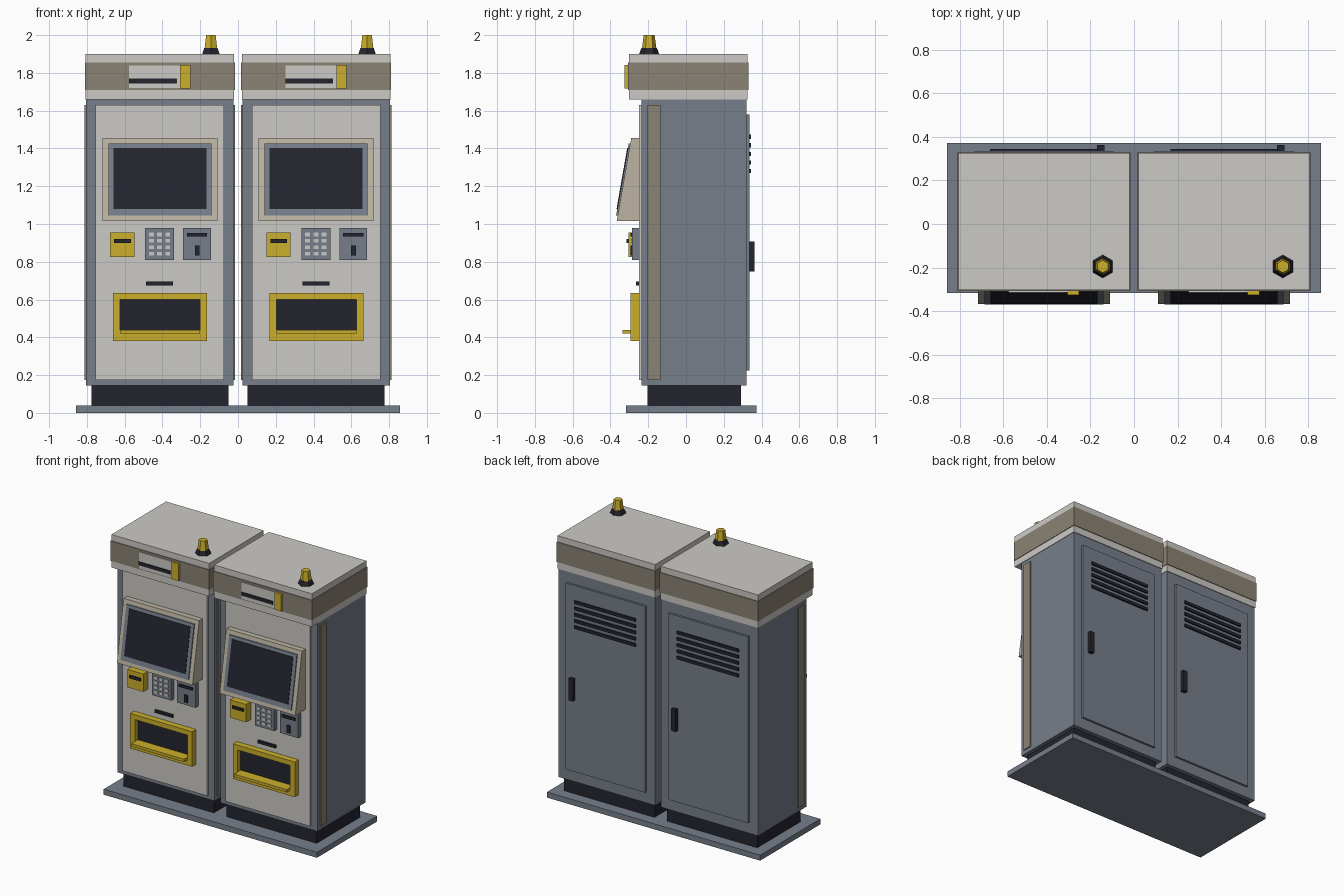
import bpy, bmesh
from mathutils import Matrix

cube = bpy.data.objects.get("Cube")
if cube:
    bpy.data.objects.remove(cube, do_unlink=True)


def material(name, rgb):
    """Flat material from 0-255 display values, stored as linear."""
    lin = [((c / 255 + 0.055) / 1.055) ** 2.4 for c in rgb] + [1.0]
    m = bpy.data.materials.new(name)
    m.use_nodes = True
    m.diffuse_color = lin
    bsdf = next(n for n in m.node_tree.nodes if n.type == 'BSDF_PRINCIPLED')
    bsdf.inputs["Base Color"].default_value = lin
    return m


LIGHT = material("light panel", (204, 202, 197))
STEEL = material("blue grey steel", (119, 127, 139))
DARK = material("near black", (36, 36, 47))
YELLOW = material("yellow", (203, 175, 43))
BROWN = material("taupe trim", (139, 131, 117))
TAN = material("tan housing", (188, 180, 162))


def finish(name, bm, mat, cx=0):
    bmesh.ops.recalc_face_normals(bm, faces=bm.faces)
    me = bpy.data.meshes.new(name)
    bm.to_mesh(me)
    bm.free()
    me.materials.append(mat)
    ob = bpy.data.objects.new(name, me)
    ob.location.x = cx
    bpy.context.scene.collection.objects.link(ob)
    return ob


def add_box(bm, x, y, z):
    size = [b - a for a, b in (x, y, z)]
    mid = [(a + b) / 2 for a, b in (x, y, z)]
    bmesh.ops.create_cube(bm, size=1, matrix=Matrix.Translation(mid) @ Matrix.Diagonal((*size, 1)))


def boxes(name, mat, cx, *parts):
    """One object made of boxes, each given as x, y and z ranges."""
    bm = bmesh.new()
    for p in parts:
        add_box(bm, *p)
    return finish(name, bm, mat, cx)


def prism(name, mat, cx, half, profile):
    """Side profile of (y, z) points extruded across x."""
    bm = bmesh.new()
    face = bm.faces.new([bm.verts.new((-half, y, z)) for y, z in profile])
    new = bmesh.ops.extrude_face_region(bm, geom=[face])["geom"]
    verts = [v for v in new if isinstance(v, bmesh.types.BMVert)]
    bmesh.ops.translate(bm, verts=verts, vec=(2 * half, 0, 0))
    return finish(name, bm, mat, cx)


def hexagon(name, mat, cx, x, y, z0, z1, r0, r1):
    bm = bmesh.new()
    bmesh.ops.create_cone(bm, cap_ends=True, segments=6, radius1=r0, radius2=r1, depth=z1 - z0,
                          matrix=Matrix.Translation((x, y, (z0 + z1) / 2)))
    return finish(name, bm, mat, cx)


def slope(z):
    """Front of the tilted screen housing at height z."""
    return -0.29 - (1.455 - z) * 0.175


def tilted_plate(name, mat, cx, half, z0, z1, out):
    prism(name, mat, cx, half, [(slope(z0) + 0.01, z0), (slope(z0) - out, z0),
                                (slope(z1) - out, z1), (slope(z1) + 0.01, z1)])


def kiosk(side, cx):
    def box(name, mat, *parts):
        return boxes(f"{side}_{name}", mat, cx, *parts)

    # Cabinet
    box("plinth", DARK, ((-.363, .363), (-.205, .29), (.04, .15)))
    box("cabinet", STEEL, ((-.39, .39), (-.235, .32), (.145, 1.66)))
    box("front_panel", LIGHT, ((-.34, .34), (-.25, -.23), (.175, 1.63)))
    box("side_trims", BROWN, *[((s * .39 - .008, s * .39 + .008), (-.205, -.135), (.175, 1.63))
                               for s in (-1, 1)])
    # Header with its sign
    box("header", LIGHT, ((-.393, .393), (-.303, .325), (1.66, 1.90)))
    box("header_band", BROWN, ((-.397, .397), (-.308, .33), (1.71, 1.855)))
    box("sign_plate", LIGHT, ((-.163, .16), (-.315, -.30), (1.72, 1.84)))
    box("sign_end", YELLOW, ((.107, .162), (-.325, -.30), (1.718, 1.842)))
    box("sign_slot", DARK, ((-.163, .09), (-.32, -.30), (1.745, 1.77)))
    # Beacon
    hexagon(f"{side}_beacon_base", DARK, cx, .27, -.195, 1.90, 1.932, .053, .041)
    hexagon(f"{side}_beacon_lamp", YELLOW, cx, .27, -.195, 1.93, 2.0, .038, .029)
    # Tilted screen
    prism(f"{side}_screen_housing", TAN, cx, .304,
          [(-.24, 1.015), (slope(1.015), 1.015), (slope(1.455), 1.455), (-.24, 1.455)])
    tilted_plate(f"{side}_screen_bezel", STEEL, cx, .273, 1.045, 1.425, .008)
    tilted_plate(f"{side}_screen", DARK, cx, .246, 1.08, 1.402, .012)
    # Card reader
    box("card_reader", YELLOW, ((-.263, -.135), (-.305, -.24), (.825, .955)))
    box("card_slot", DARK, ((-.242, -.153), (-.315, -.30), (.90, .92)))
    # Keypad
    box("keypad", STEEL, ((-.078, .075), (-.285, -.24), (.81, .98)))
    keys = [(-.0015 + i * .043, .843 + j * .034) for i in (-1, 0, 1) for j in range(4)]
    box("keys", LIGHT, *[((x - .013, x + .013), (-.292, -.28), (z - .01, z + .01)) for x, z in keys])
    # Coin unit
    box("coin_unit", STEEL, ((.123, .27), (-.285, -.24), (.81, .98)))
    box("coin_slots", DARK, ((.143, .25), (-.295, -.28), (.933, .952)),
        ((.185, .21), (-.295, -.28), (.832, .885)))
    box("receipt_slot", DARK, ((-.073, .07), (-.265, -.24), (.675, .695)))
    # Dispenser tray
    fy = (-.295, -.24)
    box("tray_frame", YELLOW, ((-.247, -.21), fy, (.38, .635)), ((.213, .25), fy, (.38, .635)),
        ((-.21, .213), fy, (.60, .635)), ((-.21, .213), fy, (.38, .44)))
    box("tray_opening", DARK, ((-.21, .213), (-.26, -.24), (.44, .60)))
    box("tray_lip", YELLOW, ((-.21, .213), (-.335, -.29), (.42, .44)))
    # Rear door
    box("rear_door", STEEL, ((-.32, .32), (.31, .335), (.225, 1.58)))
    box("rear_vents", DARK, *[((-.247, .247), (.33, .345), (z - .011, z + .011))
                              for z in [1.28 + i * .0455 for i in range(5)]])
    box("rear_handle", DARK, ((.243, .278), (.33, .363), (.748, .907)))


boxes("base_plate", STEEL, 0, ((-.858, .858), (-.318, .373), (0, .04)))
for side, cx in (("right", -.4135), ("left", .4135)):
    kiosk(side, cx)
